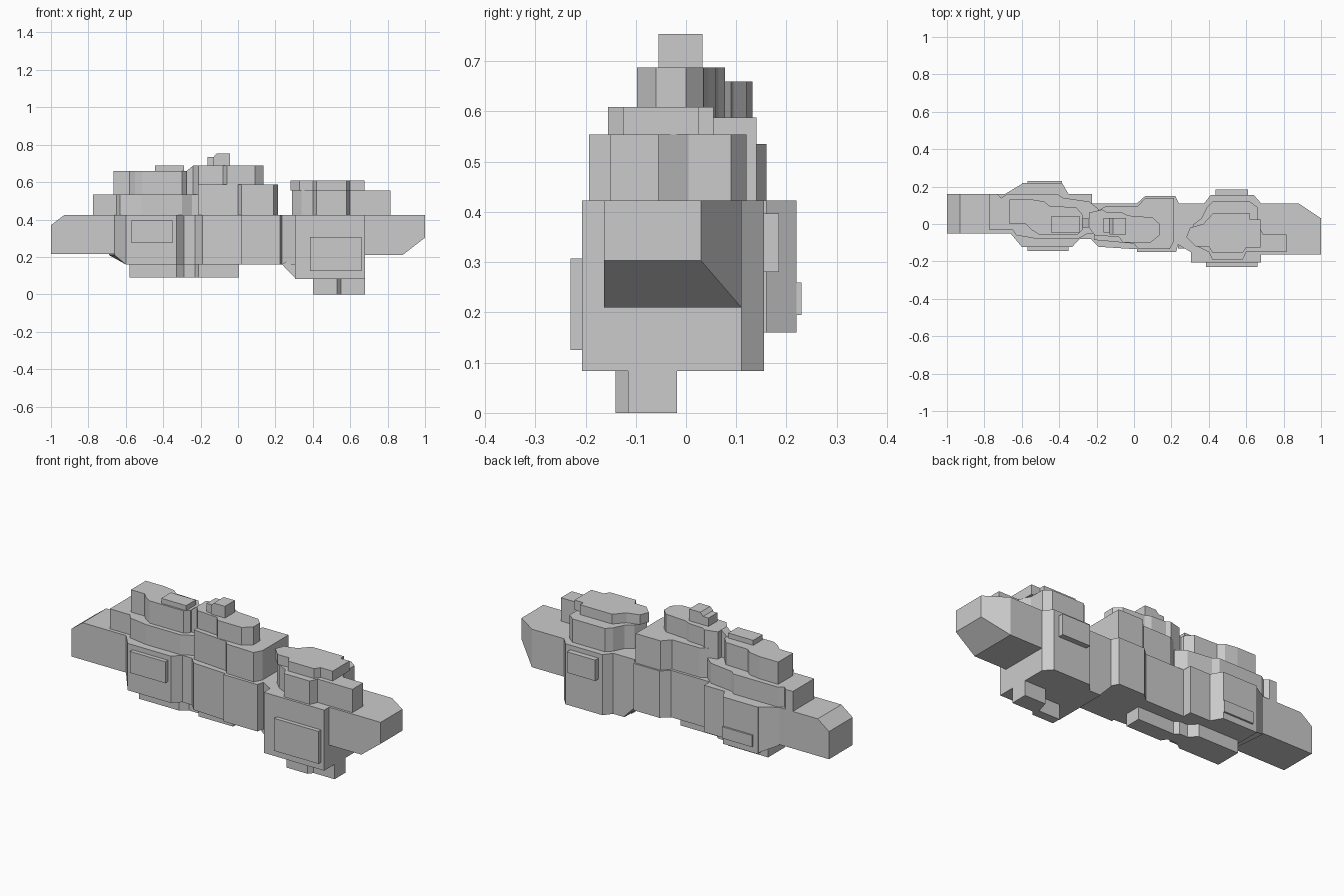
import bpy, bmesh


def finish(name, bm):
    bmesh.ops.recalc_face_normals(bm, faces=bm.faces)
    me = bpy.data.meshes.new(name)
    bm.to_mesh(me)
    bm.free()
    ob = bpy.data.objects.new(name, me)
    bpy.context.collection.objects.link(ob)
    return ob


def slab(name, z0, z1, plan):
    """Vertical prism from a plan outline."""
    bm = bmesh.new()
    f = bm.faces.new([bm.verts.new((x, y, z0)) for x, y in plan])
    top = bmesh.ops.extrude_face_region(bm, geom=[f])
    vs = [v for v in top["geom"] if isinstance(v, bmesh.types.BMVert)]
    bmesh.ops.translate(bm, verts=vs, vec=(0, 0, z1 - z0))
    return finish(name, bm)


def box(name, x0, x1, y0, y1, z0, z1):
    return slab(name, z0, z1, [(x0, y0), (x1, y0), (x1, y1), (x0, y1)])


def hull(name, pts):
    """Convex block from its corners."""
    bm = bmesh.new()
    for p in pts:
        bm.verts.new(p)
    bmesh.ops.convex_hull(bm, input=bm.verts)
    return finish(name, bm)


DECK = 0.423

# tapered ends
hull("left_nose", [(x, y, z) for y in (-.05, .16) for x, z in
     [(-1, .215), (-1, .37), (-.93, DECK), (-.6, DECK), (-.6, .215)]])
hull("right_nose", [
    (.6, -.163, DECK), (.6, .11, DECK), (.6, -.163, .21), (.6, .11, .21),
    (.88, -.163, .21), (.88, .11, .21), (.88, .11, DECK),
    (1, -.163, .303), (1, .03, .303), (1, -.163, DECK), (1, .03, DECK)])
hull("left_shoulder", [
    (-.66, -.05, .21), (-.66, -.05, DECK), (-.6, -.122, DECK), (-.6, -.122, .16),
    (-.69, .16, .21), (-.69, .16, DECK), (-.59, .22, DECK), (-.59, .22, .16)])

# main hull, left and middle
slab("main_hull", .16, DECK, [
    (-.6, -.122), (-.33, -.122), (-.29, -.08), (-.23, -.08), (-.19, -.122),
    (.015, -.135), (.015, -.15), (.225, -.15), (.235, -.11), (.32, -.16),
    (.4, .11), (.24, .11), (.22, .15), (.06, .15), (.015, .11),
    (-.225, .11), (-.225, .16), (-.35, .16), (-.385, .22), (-.6, .22)])

# deep right hull with sloped inner side
slab("right_hull", .083, DECK, [
    (.305, -.207), (.68, -.207), (.68, .11), (.64, .155), (.41, .155),
    (.375, .11), (.305, .11)])
hull("right_hull_slope", [(x, y, z) for y in (-.13, .11) for x, z in
     [(.235, .16), (.31, .083), (.31, .21)]])

# side panels
for name, *d in [("front_left_panel", -.57, -.35, -.145, -.11, .275, .395),
                 ("front_right_panel", .385, .66, -.23, -.2, .125, .307),
                 ("back_left_panel", -.57, -.385, .2, .23, .195, .26),
                 ("back_right_panel", .435, .61, .14, .185, .28, .397)]:
    box(name, *d)

# keels
slab("left_keel", .09, .165, [
    (-.58, -.05), (-.33, -.05), (-.29, -.02), (-.23, -.02), (-.21, -.05),
    (.005, -.05), (.005, .04), (-.22, .04), (-.24, .06), (-.29, .06),
    (-.33, .1), (-.58, .1)])
slab("right_keel", 0, .09, [
    (.4, -.14), (.53, -.14), (.55, -.115), (.68, -.115), (.68, -.018),
    (.55, -.018), (.53, -.09), (.4, -.09)])

# left superstructure
slab("left_deck", DECK, .535, [
    (-.775, -.03), (-.65, -.03), (-.63, -.06), (-.515, -.08), (-.3, -.08),
    (-.245, -.05), (-.19, -.05), (-.19, .08), (-.24, .12), (-.38, .14),
    (-.41, .16), (-.68, .16), (-.71, .14), (-.73, .16), (-.775, .16)])
slab("left_upper_deck", .535, .66, [
    (-.665, 0), (-.58, 0), (-.55, -.03), (-.51, -.055), (-.3, -.055),
    (-.275, -.03), (-.275, .05), (-.31, .09), (-.45, .095), (-.48, .12),
    (-.55, .132), (-.665, .132)])
box("left_roof", -.445, -.29, -.045, .04, .66, .688)

# middle superstructure
slab("middle_deck", DECK, .588, [
    (-.215, -.085), (.0, -.105), (.02, -.13), (.19, -.135), (.215, -.09),
    (.215, .14), (.06, .14), (.02, .095), (-.15, .095), (-.215, .06)])
slab("middle_upper_deck", .535, .688, [
    (-.24, -.02), (-.21, -.06), (-.08, -.07), (-.06, -.098), (.09, -.098),
    (.137, -.06), (.137, .0), (.1, .035), (-.03, .045), (-.06, .06),
    (-.15, .065), (-.17, .078), (-.24, .06)])
hull("middle_ramp", [(x, y, z) for y in (-.02, .03) for x, z in
     [(-.28, .535), (-.28, .655), (-.24, .688), (-.2, .688), (-.2, .535)]])
hull("middle_turret", [(x, y, z) for y in (-.055, .033) for x, z in
     [(-.13, .688), (-.13, .735), (-.112, .754), (-.043, .754), (-.043, .688)]])
box("turret_step", -.163, -.12, -.045, .033, .688, .735)

# right superstructure
slab("right_deck", DECK, .554, [
    (.29, -.07), (.32, .0), (.36, .03), (.39, .09), (.42, .12), (.62, .12),
    (.66, .09), (.66, .005), (.69, -.055), (.815, -.055), (.815, -.15),
    (.6, -.15), (.58, -.193), (.42, -.193), (.4, -.15), (.34, -.12)])
slab("right_upper_deck", .554, .609, [
    (.28, -.07), (.3, -.02), (.37, .0), (.42, .055), (.62, .055), (.62, .025),
    (.675, .025), (.675, -.125), (.6, -.125), (.58, -.155), (.42, -.155),
    (.4, -.12), (.33, -.12)])
